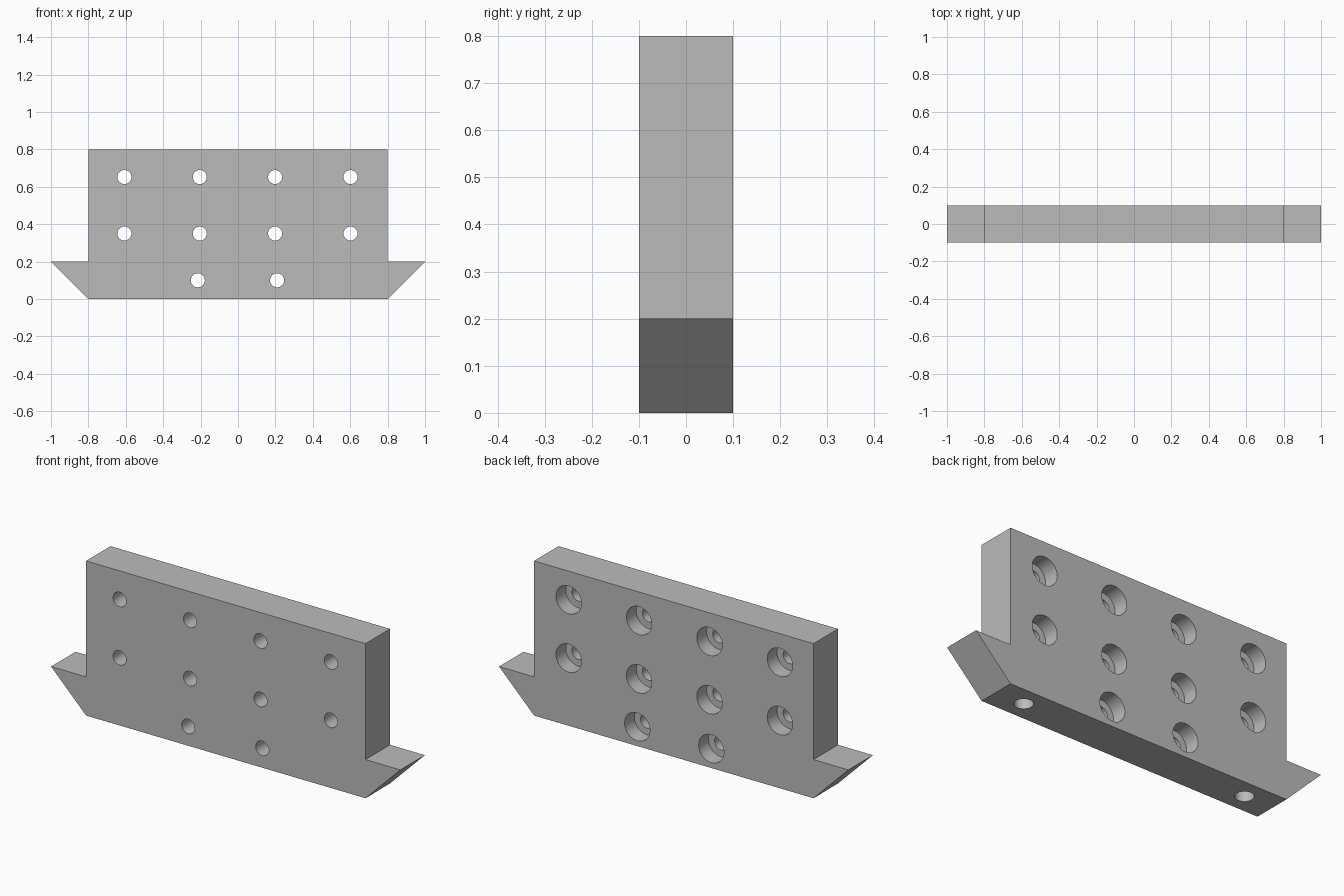
import bpy, bmesh, math
from mathutils import Matrix, Vector

default = bpy.data.objects.get("Cube")
if default:
    bpy.data.objects.remove(default, do_unlink=True)

DEPTH = 0.2          # plate thickness
SIDES = 48           # segments around each hole
BORE_R, HEAD_R, HEAD_DEPTH = 0.0375, 0.0725, 0.08
PIN_R, PIN_DEPTH = 0.044, 0.24

grey = bpy.data.materials.new("plain grey")
grey.use_nodes = True
colour = (0.5, 0.5, 0.5, 1)
grey.diffuse_color = colour
grey.node_tree.nodes["Principled BSDF"].inputs["Base Color"].default_value = colour


def make_object(name, bm):
    bmesh.ops.recalc_face_normals(bm, faces=bm.faces)
    mesh = bpy.data.meshes.new(name)
    bm.to_mesh(mesh)
    bm.free()
    mesh.materials.append(grey)
    obj = bpy.data.objects.new(name, mesh)
    bpy.context.collection.objects.link(obj)
    return obj


def add_turned_solid(bm, steps, matrix):
    """Closed solid of revolution from (radius, height) steps."""
    rings = []
    for radius, height in steps:
        angles = [2 * math.pi * i / SIDES for i in range(SIDES)]
        rings.append([bm.verts.new(matrix @ Vector(
            (radius * math.cos(a), radius * math.sin(a), height))) for a in angles])
    for low, high in zip(rings, rings[1:]):
        for i in range(SIDES):
            j = (i + 1) % SIDES
            bm.faces.new((low[i], low[j], high[j], high[i]))
    bm.faces.new(rings[0])
    bm.faces.new(rings[-1])


# Plate: half outline mirrored, then extruded through its thickness
half = [(0.8, 0), (1, 0.2), (0.8, 0.2), (0.8, 0.8)]
outline = half + [(-x, z) for x, z in reversed(half)]
bm = bmesh.new()
face = bm.faces.new([bm.verts.new((x, -DEPTH / 2, z)) for x, z in outline])
extruded = bmesh.ops.extrude_face_region(bm, geom=[face])["geom"]
bmesh.ops.translate(bm, vec=(0, DEPTH, 0),
                    verts=[v for v in extruded if isinstance(v, bmesh.types.BMVert)])
plate = make_object("mounting_plate", bm)

# Cutter: counterbored screw holes, wide end at the back
bm = bmesh.new()
centres = [(-0.003 + 0.403 * k, z) for z in (0.35, 0.652) for k in (-1.5, -0.5, 0.5, 1.5)]
centres += [(-0.215, 0.1), (0.209, 0.1)]
back = Matrix.Rotation(-math.pi / 2, 4, "X")
screw = [(BORE_R, -0.15), (BORE_R, DEPTH / 2 - HEAD_DEPTH),
         (HEAD_R, DEPTH / 2 - HEAD_DEPTH), (HEAD_R, 0.15)]
for x, z in centres:
    add_turned_solid(bm, screw, Matrix.Translation((x, 0, z)) @ back)

# Cutter: blind pin holes in the underside
for side in (-1, 1):
    add_turned_solid(bm, [(PIN_R, -0.05), (PIN_R, PIN_DEPTH)],
                     Matrix.Translation((side * 0.64, 0, 0)))
cutter = make_object("hole_cutter", bm)
cutter.hide_render = True

# Drill the holes and drop the cutter
drill = plate.modifiers.new("holes", "BOOLEAN")
drill.operation = "DIFFERENCE"
drill.solver = "EXACT"
drill.object = cutter
bpy.ops.object.select_all(action="DESELECT")
bpy.context.view_layer.objects.active = plate
plate.select_set(True)
bpy.ops.object.modifier_apply(modifier=drill.name)
bpy.data.objects.remove(cutter, do_unlink=True)
bpy.ops.object.shade_smooth_by_angle(angle=math.radians(30))
